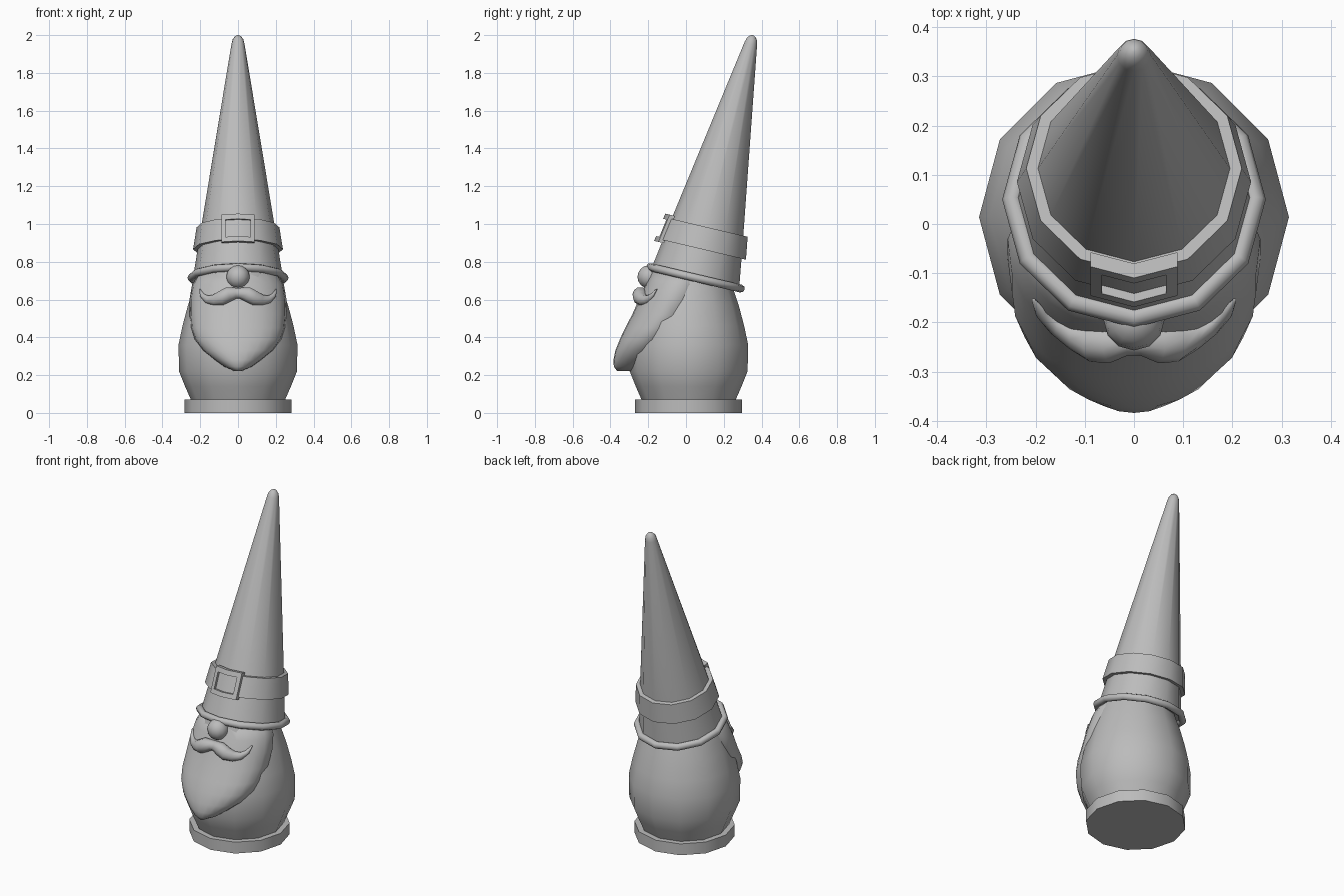
import bpy, bmesh
from math import sin, cos, pi, radians
from mathutils import Matrix

if "Cube" in bpy.data.objects:
    bpy.data.objects.remove(bpy.data.objects["Cube"])

GREY = (0.5, 0.5, 0.5, 1)
mat = bpy.data.materials.new("stone grey")
mat.use_nodes = True
mat.diffuse_color = GREY
mat.node_tree.nodes["Principled BSDF"].inputs["Base Color"].default_value = GREY

SIDES = 12
HAT = Matrix.Translation((0, 0.05, 0.715)) @ Matrix.Rotation(radians(-13.3), 4, 'X')
STAND = Matrix.Translation((0, 0.014, 0))


def finish(name, bm, matrix=Matrix(), angle=40):
    bmesh.ops.recalc_face_normals(bm, faces=bm.faces)
    mesh = bpy.data.meshes.new(name)
    bm.to_mesh(mesh)
    bm.free()
    mesh.transform(matrix)
    mesh.materials.append(mat)
    ob = bpy.data.objects.new(name, mesh)
    bpy.context.collection.objects.link(ob)
    bpy.ops.object.select_all(action='DESELECT')
    ob.select_set(True)
    bpy.context.view_layer.objects.active = ob
    bpy.ops.object.shade_smooth_by_angle(angle=radians(angle))
    return ob


def loft(name, rings, matrix=Matrix(), closed=False, angle=40):
    """Skin a stack of point rings, capped or joined end to end."""
    bm = bmesh.new()
    rows = [[bm.verts.new(p) for p in ring] for ring in rings]
    pairs = list(zip(rows, rows[1:]))
    if closed:
        pairs.append((rows[-1], rows[0]))
    else:
        bm.faces.new(rows[0])
        bm.faces.new(rows[-1])
    for a, b in pairs:
        n = len(a)
        for i in range(n):
            j = (i + 1) % n
            bm.faces.new((a[i], a[j], b[j], b[i]))
    return finish(name, bm, matrix, angle)


def lathe(name, profile, matrix, closed=False, angle=40):
    rings = [[(r * cos(2 * pi * i / SIDES), r * sin(2 * pi * i / SIDES), z)
              for i in range(SIDES)] for r, z in profile]
    return loft(name, rings, matrix, closed, angle)


# Base and body
lathe("base", [(0.283, 0), (0.283, 0.07)], STAND)
lathe("body", [(0.245, 0.06), (0.28, 0.14), (0.312, 0.22), (0.315, 0.36),
               (0.294, 0.46), (0.265, 0.57), (0.235, 0.66), (0.205, 0.75)], STAND)

# Leaning hat with rounded tip, brim roll and belt
lathe("hat", [(0.238, 0), (0.196, 0.27), (0.034, 1.275), (0.028, 1.298),
              (0.016, 1.314), (0.004, 1.32)], HAT)
lathe("hat_brim", [(0.247 + 0.021 * cos(k * pi / 4), 0.021 * sin(k * pi / 4))
                   for k in range(8)], HAT, closed=True, angle=50)
lathe("hat_belt", [(0.2, 0.155), (0.238, 0.155), (0.219, 0.275), (0.19, 0.275)],
      HAT, closed=True)


# Buckle frame, folded along the front edge of the belt
def buckle_ring(half, low, high, out):
    return [(x, -(0.262 - 0.158 * z) + abs(x) * 0.268 - out, z)
            for x, z in ((-half, low), (0, low), (half, low),
                         (half, high), (0, high), (-half, high))]


outer, inner = (0.088, 0.14, 0.294), (0.065, 0.167, 0.265)
loft("buckle", [buckle_ring(*outer, -0.012), buckle_ring(*outer, 0.018),
                buckle_ring(*inner, 0.018), buckle_ring(*inner, -0.012)],
     HAT, closed=True, angle=30)

# Beard: half-round sections with the rear hidden inside the body
STEPS = 12
beard = []
for z, w, front, back in ((0.75, 0.2, -0.18, 0.02), (0.68, 0.243, -0.215, 0.0),
                          (0.6, 0.257, -0.25, -0.03), (0.52, 0.257, -0.285, -0.07),
                          (0.45, 0.25, -0.322, -0.125), (0.39, 0.23, -0.35, -0.175),
                          (0.33, 0.185, -0.374, -0.225), (0.28, 0.122, -0.384, -0.265),
                          (0.245, 0.073, -0.382, -0.285), (0.222, 0.02, -0.365, -0.305)):
    arc = [pi * (k / STEPS - 0.5) for k in range(STEPS + 1)]
    ring = [(w * sin(t), back + (front - back) * max(cos(t), 0) ** 0.85, z) for t in arc]
    beard.append(ring + [(w * 0.8, back + 0.06, z), (-w * 0.8, back + 0.06, z)])
loft("beard", beard, angle=60)

# Moustache: one tapered sweep, mirrored by sign
half = [(0.012, -0.237, 0.634, 0.03), (0.05, -0.242, 0.628, 0.041),
        (0.09, -0.24, 0.607, 0.04), (0.13, -0.225, 0.597, 0.03),
        (0.165, -0.205, 0.602, 0.021), (0.19, -0.18, 0.623, 0.013),
        (0.204, -0.155, 0.655, 0.004)]
path = [(-x, y, z, r) for x, y, z, r in reversed(half)] + half
rings = []
for i, (x, y, z, r) in enumerate(path):
    a, b = path[max(i - 1, 0)], path[min(i + 1, len(path) - 1)]
    dx, dz = b[0] - a[0], b[2] - a[2]
    size = (dx * dx + dz * dz) ** 0.5
    rings.append([(x - dz / size * r * sin(t), y - r * cos(t), z + dx / size * r * sin(t))
                  for t in (2 * pi * k / 10 for k in range(10))])
loft("moustache", rings, angle=70)

# Nose
bm = bmesh.new()
bmesh.ops.create_uvsphere(bm, u_segments=12, v_segments=8, radius=0.062)
finish("nose", bm, Matrix.Translation((0, -0.195, 0.72)), 60)
